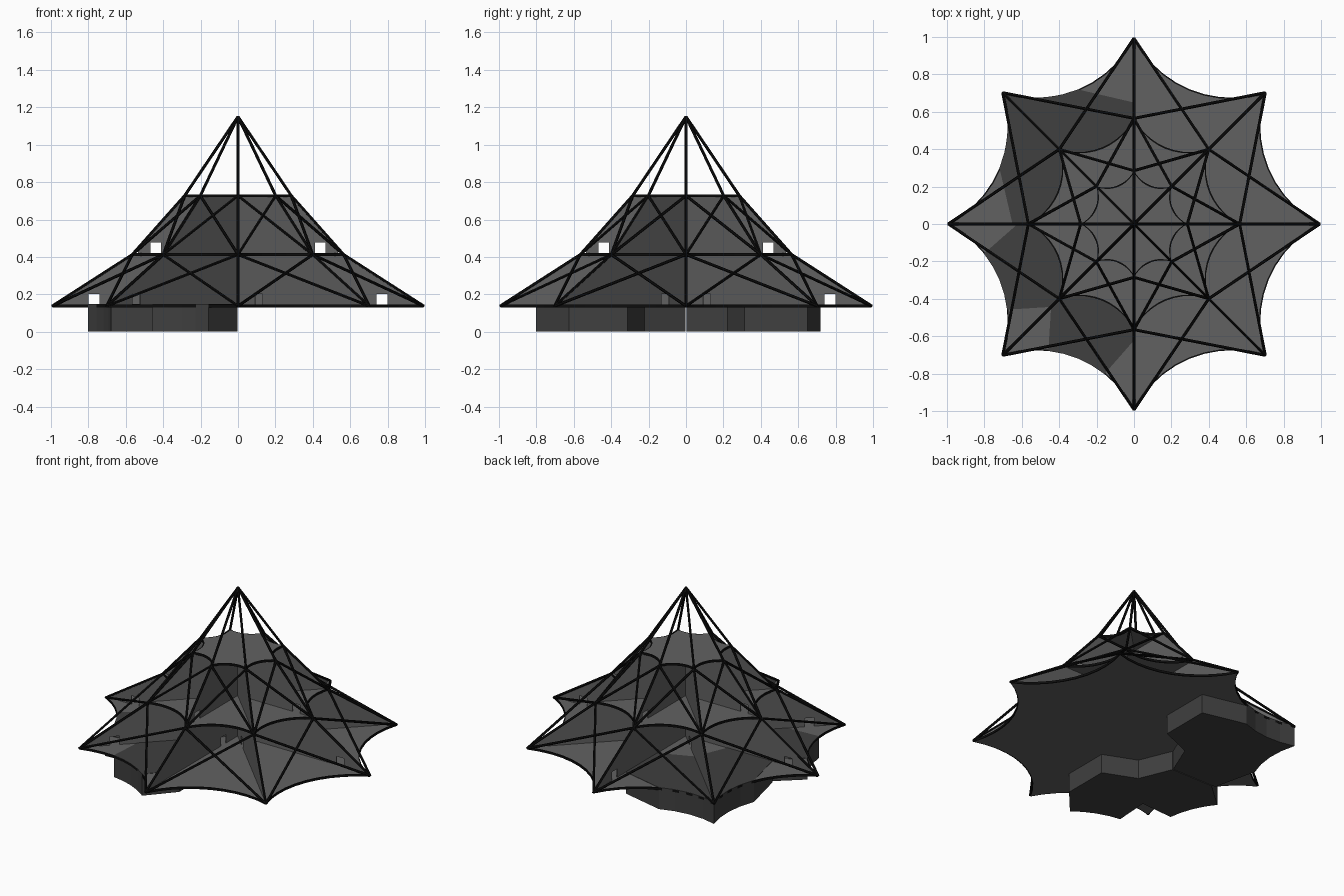
import bpy, bmesh, math
from mathutils import Vector

if "Cube" in bpy.data.objects:
    bpy.data.objects.remove(bpy.data.objects["Cube"])

def material(name, c):
    m = bpy.data.materials.new(name)
    m.diffuse_color = (c, c, c, 1)
    m.use_nodes = True
    m.node_tree.nodes["Principled BSDF"].inputs["Base Color"].default_value = m.diffuse_color
    return m

GREY = material("mid grey", 0.12)
DARK = material("dark grey", 0.05)
BLACK = material("black", 0.004)

# tiers: (radius of star tips, floor underside height)
TIERS = [(0.993, 0.13), (0.565, 0.405), (0.285, 0.72)]
SLAB = 0.015
APEX = Vector((0, 0, 1.15))


def finish(name, bm, mats):
    bmesh.ops.recalc_face_normals(bm, faces=bm.faces)
    me = bpy.data.meshes.new(name)
    bm.to_mesh(me)
    bm.free()
    for m in mats:
        me.materials.append(m)
    ob = bpy.data.objects.new(name, me)
    bpy.context.collection.objects.link(ob)
    return ob


def prism(bm, pts, offset):
    """Extrude a planar polygon along an offset vector."""
    f = bm.faces.new([bm.verts.new(p) for p in pts])
    r = bmesh.ops.extrude_face_region(bm, geom=[f], use_keep_orig=True)
    vs = [g for g in r["geom"] if isinstance(g, bmesh.types.BMVert)]
    bmesh.ops.translate(bm, verts=vs, vec=offset)


def polar(r, deg, z=0.0):
    a = math.radians(deg)
    return Vector((r * math.cos(a), r * math.sin(a), z))


def scallop(k, t, r=1.0):
    """Point on the concave arc between star tips k and k+1."""
    h, sag = math.sin(math.pi / 8), 0.139
    R = (h * h + sag * sag) / (2 * sag)
    a = math.asin(h / R) * (2 * t - 1)
    d = math.cos(math.pi / 8) - sag + R * (1 - math.cos(a))
    lat = R * math.sin(a)
    return polar(r * math.hypot(d, lat), 45 * k + 22.5 + math.degrees(math.atan2(lat, d)))


# star floors with a black rim
for name, (r, z) in zip(("lower_floor", "middle_floor", "top_floor"), TIERS):
    bm = bmesh.new()
    N = 10
    outline = [scallop(k, i / N, r) for k in range(8) for i in range(N)]
    def loop(shrink, h):
        return [bm.verts.new(p * (1 - shrink / p.length) + Vector((0, 0, h))) for p in outline]
    rim = 0.008
    loops = [loop(rim, z), loop(0, z), loop(0, z + SLAB), loop(rim, z + SLAB)]
    n = len(outline)
    for a, b in zip(loops, loops[1:]):
        for i in range(n):
            f = bm.faces.new((a[i], a[(i + 1) % n], b[(i + 1) % n], b[i]))
            f.material_index = 1
    for lp, h in ((loops[0], z), (loops[3], z + SLAB)):
        c = bm.verts.new((0, 0, h))
        for i in range(n):
            bm.faces.new((lp[i], lp[(i + 1) % n], c))
    finish(name, bm, [GREY, BLACK])

# radial partition walls with square door openings
DOOR = 0.058
lower_doors = {0: .77, 45: .16, 90: .77, 135: .16, 180: .77, 225: .77, 270: .16, 315: .16}
upper_doors = {0: .44, 90: .44, 180: .44, 270: .44}
for name, (rb, z0), (rt, z1), doors in (
        ("lower_walls", TIERS[0], TIERS[1], lower_doors),
        ("upper_walls", TIERS[1], TIERS[2], upper_doors)):
    bm = bmesh.new()
    zb = z0 + SLAB

    def top(r):
        return z1 + 0.005 if r <= rt else z0 + (rb - r) / (rb - rt) * (z1 - z0) + 0.005

    def panel(ang, lo, hi, base):
        prof = [(lo, base), (hi, base), (hi, max(top(hi), base + 0.001))]
        if lo < rt < hi:
            prof.append((rt, top(rt)))
        prof.append((lo, top(lo)))
        side = polar(0.003, ang + 90)
        prism(bm, [polar(r, ang, z) - side for r, z in prof], side * 2)

    for k in range(8):
        ang = 45 * k
        end = rb - 0.03
        if ang in doors:
            a, b = doors[ang] - DOOR / 2, doors[ang] + DOOR / 2
            panel(ang, 0.0, a, zb)
            panel(ang, a, b, zb + DOOR)
            panel(ang, b, end, zb)
        else:
            panel(ang, 0.0, end, zb)
    finish(name, bm, [GREY])


# black rod frame
def rod(bm, a, b, rad=0.008):
    d = b - a
    u = d.cross(Vector((0.3, 0.2, 1))).normalized()
    v = d.cross(u).normalized()
    ring = [a + (u * math.cos(i * math.pi / 3) + v * math.sin(i * math.pi / 3)) * rad for i in range(6)]
    prism(bm, ring, d)


def tip(level, k):
    r, z = TIERS[level]
    return polar(r, 45 * k, z + SLAB / 2)


for name, lv in (("lower_frame", 0), ("upper_frame", 1)):
    bm = bmesh.new()
    for k in range(8):
        for s in (-1, 0, 1):
            rod(bm, tip(lv, k), tip(lv + 1, k + s))
    finish(name, bm, [BLACK])
bm = bmesh.new()
for k in range(8):
    rod(bm, tip(2, k), APEX)
finish("spire_frame", bm, [BLACK])

# base blocks under the lower floor
HEIGHT = 0.147


def base_block(name, outer, start):
    inner = [polar(0.31, start + a) for a in (90, 45, 0)]
    shift = polar(0.004, start + 45)
    bm = bmesh.new()
    prism(bm, [p * 0.988 + shift for p in outer] + [p + shift for p in inner], Vector((0, 0, HEIGHT)))
    finish(name, bm, [DARK])


steps = [i / 4 for i in range(5)]
# notched block, front left
outer = [polar(0.63, 180)]
for k in (4, 5):
    outer += [scallop(k, 0.3 + 0.4 * t) for t in steps]
    outer.append(polar(0.63, 45 * k + 45))
base_block("notched_base_block", outer, 180)

# pointed block, back left
outer = [polar(0.655, 90)]
outer += [scallop(2, 0.5 + 0.5 * t) for t in steps]
outer += [scallop(3, 0.5 * t) for t in steps[1:]]
outer.append(polar(0.655, 180))
base_block("pointed_base_block", outer, 90)
